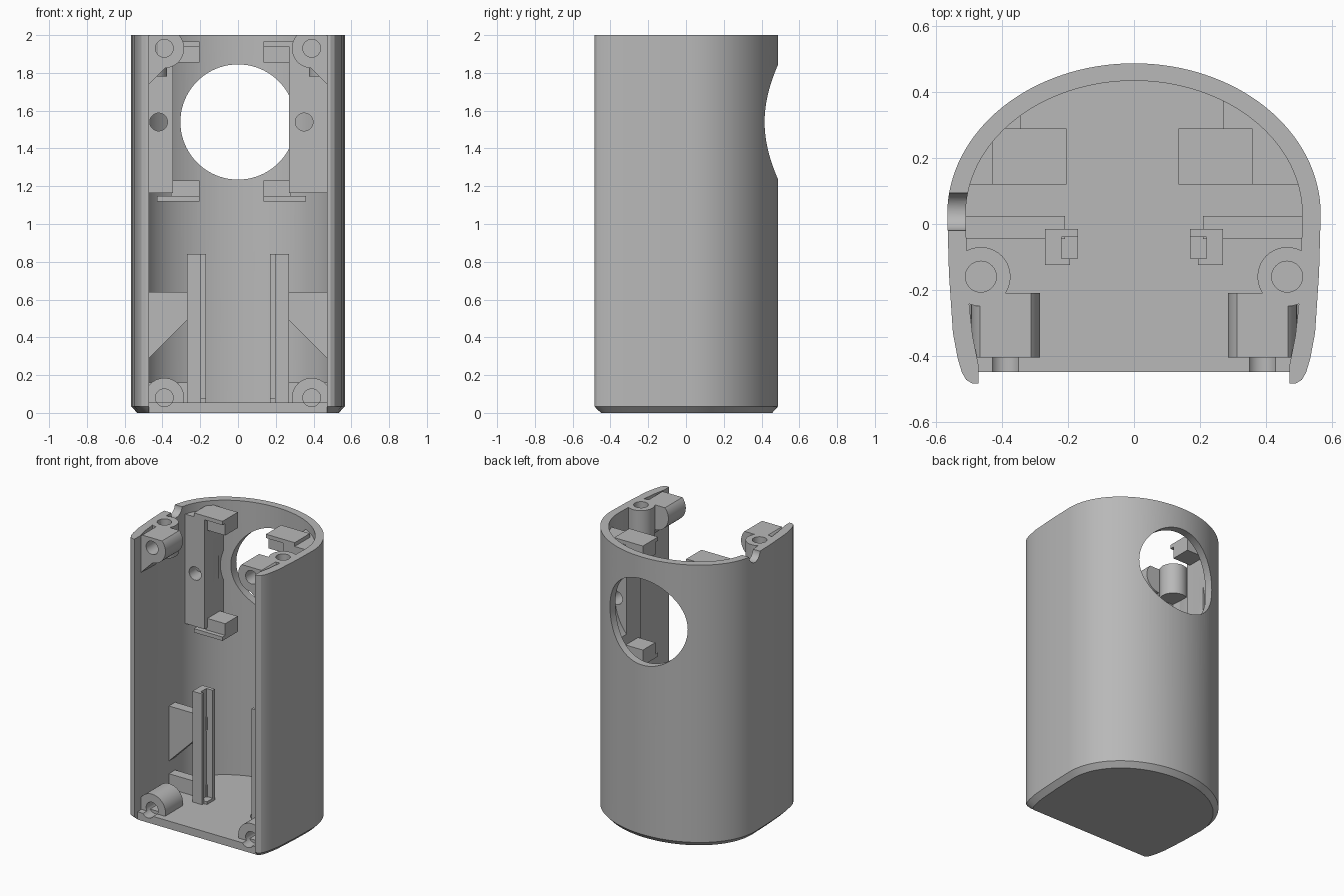
import bpy, bmesh, math
from mathutils import Matrix, Vector

old = bpy.data.objects.get("Cube")
if old:
    bpy.data.objects.remove(old, do_unlink=True)

GREY = (0.48, 0.48, 0.48, 1)
mat = bpy.data.materials.new("matte grey")
mat.use_nodes = True
mat.diffuse_color = GREY
mat.node_tree.nodes["Principled BSDF"].inputs["Base Color"].default_value = GREY


def finish(bm, name):
    bmesh.ops.recalc_face_normals(bm, faces=bm.faces)
    mesh = bpy.data.meshes.new(name)
    bm.to_mesh(mesh)
    bm.free()
    mesh.materials.append(mat)
    obj = bpy.data.objects.new(name, mesh)
    bpy.context.collection.objects.link(obj)
    return obj


def prism(name, points, start, end, axis="z"):
    """Extrude a plan (x, y) along z, or a front outline (x, z) along y."""
    bm = bmesh.new()
    place = (lambda a, b: (a, b, start)) if axis == "z" else (lambda a, b: (a, start, b))
    face = bm.faces.new([bm.verts.new(place(a, b)) for a, b in points])
    ext = bmesh.ops.extrude_face_region(bm, geom=[face])
    step = Vector((0, 0, end - start)) if axis == "z" else Vector((0, end - start, 0))
    bmesh.ops.translate(bm, verts=[v for v in ext["geom"] if isinstance(v, bmesh.types.BMVert)], vec=step)
    return finish(bm, name)


def box(name, x, y, z):
    return prism(name, [(x[0], y[0]), (x[1], y[0]), (x[1], y[1]), (x[0], y[1])], *z)


def cylinder(name, centre, radius, length, axis="z", segments=40):
    bm = bmesh.new()
    turn = {"z": Matrix(), "x": Matrix.Rotation(math.pi / 2, 4, "Y"),
            "y": Matrix.Rotation(math.pi / 2, 4, "X")}[axis]
    bmesh.ops.create_cone(bm, cap_ends=True, segments=segments, radius1=radius, radius2=radius,
                          depth=length, matrix=Matrix.Translation(centre) @ turn)
    return finish(bm, name)


def boolean(obj, tool, operation="DIFFERENCE", keep=False):
    mod = obj.modifiers.new("cut", "BOOLEAN")
    mod.operation, mod.solver, mod.object = operation, "EXACT", tool
    bpy.context.view_layer.update()
    result = bpy.data.meshes.new_from_object(obj.evaluated_get(bpy.context.evaluated_depsgraph_get()))
    obj.modifiers.clear()
    obj.data = result
    if not keep:
        bpy.data.objects.remove(tool, do_unlink=True)


def outline(a, b, side):
    """Half ellipse at the back, closed by mirrored side points."""
    arc = [(a * math.cos(math.pi * i / 64), 0.03 + b * math.sin(math.pi * i / 64)) for i in range(65)]
    return arc + [(-x, y) for x, y in side] + [(x, y) for x, y in reversed(side)]


# Shell: solid body with a chamfered base, hollowed and opened at the front
outer = outline(0.567, 0.458, [(0.562, -0.15), (0.55, -0.33), (0.535, -0.41), (0.523, -0.45),
                               (0.51, -0.473), (0.49, -0.485)])
inner = outline(0.511, 0.405, [(0.507, -0.15), (0.5, -0.25), (0.49, -0.34), (0.472, -0.43), (0.472, -0.6)])
shell = prism("shell", outer, 0, 2)
bm = bmesh.new()
bm.from_mesh(shell.data)
bmesh.ops.bisect_plane(bm, geom=bm.verts[:] + bm.edges[:] + bm.faces[:],
                       plane_co=(0, 0, 0.035), plane_no=(0, 0, 1))
for v in bm.verts:
    if v.co.z < 0.01:
        v.co.x *= 0.94
        v.co.y *= 0.935
bm.to_mesh(shell.data)
bm.free()
boolean(shell, prism("cavity", inner, 0.055, 2.1))
boolean(shell, box("front_gap", (-0.472, 0.472), (-0.6, -0.45), (-0.1, 2.1)))
boolean(shell, cylinder("back_window", (0, 0.4, 1.54), 0.305, 0.4, "y", 96))
boolean(shell, cylinder("rim_notch", (-0.56, 0.037, 2), 0.057, 0.2, "x"))
for s in (-1, 1):
    boolean(shell, cylinder("floor_groove", (s * 0.39, -0.42, 0.08), 0.047, 0.1, "y"))

# Envelope that keeps inner parts within the wall thickness
envelope = prism("envelope", [(x * 1.03, y * 1.03) for x, y in inner], 0.03, 2)
parts = [shell]


def fit(obj):
    boolean(obj, envelope, "INTERSECT", keep=True)
    parts.append(obj)
    return obj


for s, side in ((-1, "right"), (1, "left")):
    # Horizontal screw bosses, with a sloped web under the upper one
    for level, z in (("lower", 0.08), ("upper", 1.93)):
        boss = cylinder(f"{side}_{level}_boss", (s * 0.39, -0.3075, z), 0.105, 0.195, "y")
        if level == "upper":
            web = prism("web", [(s * 0.52, 1.69), (s * 0.36, 1.85), (s * 0.36, 1.93), (s * 0.52, 1.93)],
                        -0.405, -0.21, "y")
        else:
            web = box("web", sorted((s * 0.39, s * 0.52)), (-0.405, -0.21), (0.03, 0.08))
        boolean(boss, web, "UNION")
        boolean(boss, cylinder("screw_hole", (s * 0.39, -0.36, z), 0.047, 0.24, "y"))
        fit(boss)

    # Vertical screw boss under the rim
    post = cylinder(f"{side}_rim_boss", (s * 0.465, -0.16, 1.89), 0.09, 0.22)
    boolean(post, box("bridge", sorted((s * 0.39, s * 0.54)), (-0.23, -0.16), (1.85, 2)), "UNION")
    fit(post)
    for obj in (post, shell, parts[-2]):
        boolean(obj, cylinder("rim_hole", (s * 0.465, -0.16, 1.95), 0.047, 0.2))

    # Grooved board rail standing on the floor
    rail_plan = [(0.27, -0.125), (0.195, -0.125), (0.195, -0.105), (0.22, -0.105),
                 (0.22, -0.04), (0.17, -0.04), (0.17, -0.015), (0.27, -0.015)]
    parts.append(prism(f"{side}_rail", [(s * x, y) for x, y in rail_plan], 0.05, 0.84))
    parts.append(box(f"{side}_rail_stop", sorted((s * 0.17, s * 0.23)), (-0.105, -0.03), (0.05, 0.075)))

    # Rail braces: a sloped one above and a low one at the floor
    brace = [(s * 0.53, 0.23), (s * 0.21, 0.55), (s * 0.21, 0.64), (s * 0.53, 0.64)]
    fit(prism(f"{side}_rail_brace", brace, -0.045, 0.025, "y"))
    fit(box(f"{side}_floor_brace", sorted((s * 0.21, s * 0.53)), (-0.045, 0.025), (0.04, 0.16)))

    # Mounting pad beside the window, relieved at the back and drilled
    edge, hole = (-0.345, -0.42) if s < 0 else (0.27, 0.35)
    pad = box(f"{side}_window_pad", sorted((edge, s * 0.53)), (0.12, 0.45), (1.165, 1.94))
    boolean(pad, cylinder("relief", (0, 0.43, 1.54), 0.36, 0.3, "y", 64))
    boolean(pad, cylinder("pad_hole", (hole, 0.2, 1.54), 0.047, 0.3, "y"))
    fit(pad)

    # Clips above and below the window
    near, far = (-0.205, -0.43) if s < 0 else (0.135, 0.36)
    for level, plate, block in (("upper", (1.94, 1.967), (1.855, 1.945)),
                                ("lower", (1.12, 1.147), (1.142, 1.23))):
        fit(box(f"{side}_{level}_clip_plate", sorted((near, far)), (0.12, 0.29), plate))
        fit(box(f"{side}_{level}_clip_block", sorted((near, edge - 0.01 if s < 0 else edge + 0.01)),
                (0.15, 0.29), block))

bpy.data.objects.remove(envelope, do_unlink=True)

# Smooth the round surfaces and keep the edges sharp
bpy.ops.object.select_all(action="DESELECT")
for obj in parts:
    obj.select_set(True)
bpy.context.view_layer.objects.active = shell
bpy.ops.object.shade_smooth_by_angle(angle=math.radians(25))
